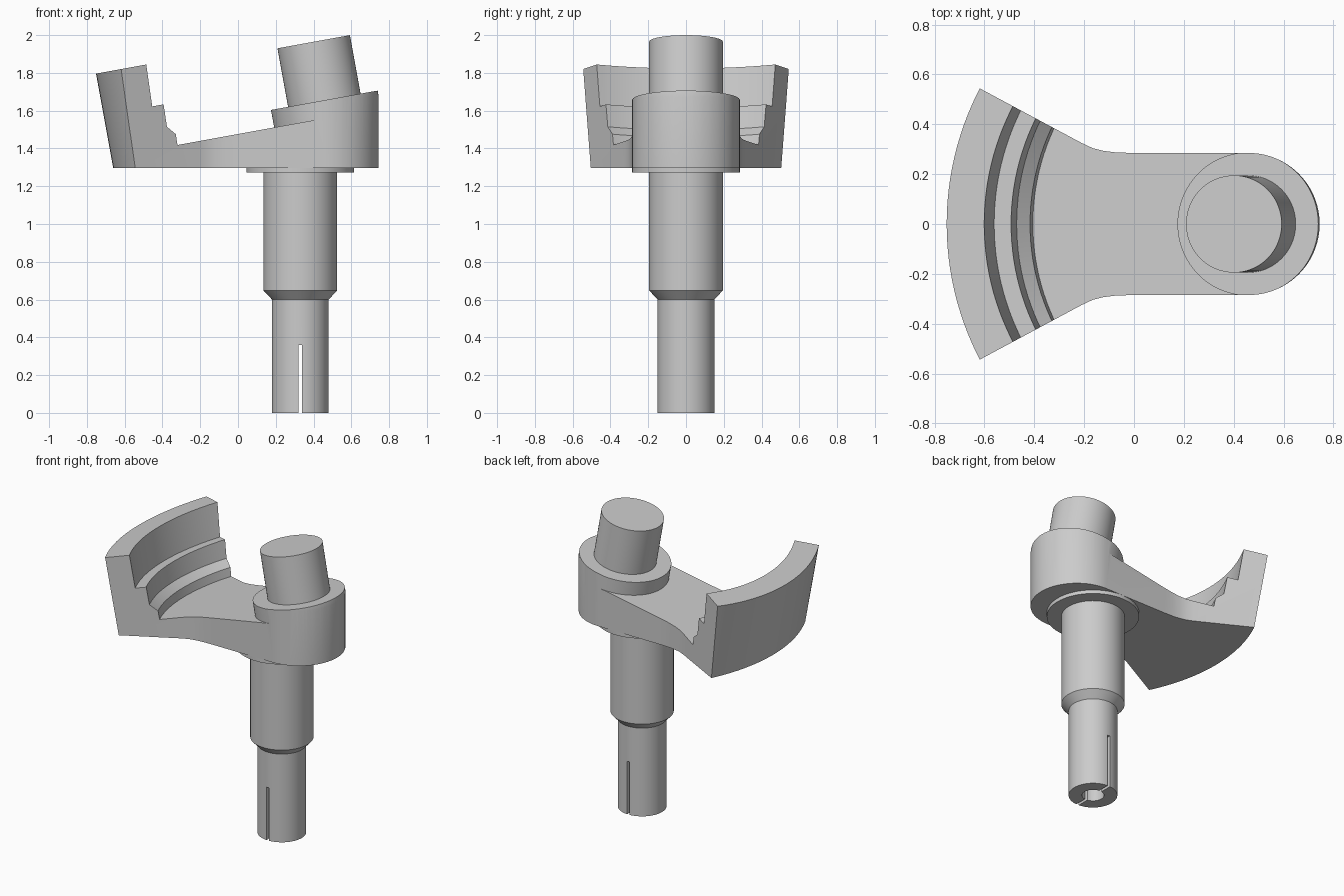
import bpy, bmesh, math
from mathutils import Matrix, Vector

if "Cube" in bpy.data.objects:
    bpy.data.objects.remove(bpy.data.objects["Cube"], do_unlink=True)

metal = bpy.data.materials.new("plain grey metal")
metal.use_nodes = True
GREY = (0.6, 0.6, 0.6, 1)
metal.diffuse_color = GREY
metal.node_tree.nodes["Principled BSDF"].inputs["Base Color"].default_value = GREY


def make_object(name, bm):
    bmesh.ops.recalc_face_normals(bm, faces=bm.faces)
    mesh = bpy.data.meshes.new(name)
    bm.to_mesh(mesh)
    bm.free()
    mesh.materials.append(metal)
    obj = bpy.data.objects.new(name, mesh)
    bpy.context.collection.objects.link(obj)
    return obj


def lathe(name, profile, placement, steps=96):
    """Revolve (radius, height) points around local z, then place the result."""
    bm = bmesh.new()
    verts = [bm.verts.new((r, 0, h)) for r, h in profile]
    edges = [bm.edges.new(pair) for pair in zip(verts, verts[1:])]
    bmesh.ops.spin(bm, geom=verts + edges, cent=(0, 0, 0), axis=(0, 0, 1),
                   angle=math.tau, steps=steps, use_duplicate=False)
    bmesh.ops.remove_doubles(bm, verts=bm.verts, dist=1e-4)
    bm.transform(placement)
    return make_object(name, bm)


def prism(name, outline, bottom, top):
    """Extrude a plan outline straight up."""
    bm = bmesh.new()
    face = bm.faces.new([bm.verts.new((x, y, bottom)) for x, y in outline])
    extruded = bmesh.ops.extrude_face_region(bm, geom=[face])["geom"]
    bmesh.ops.translate(bm, vec=(0, 0, top - bottom),
                        verts=[v for v in extruded if isinstance(v, bmesh.types.BMVert)])
    return make_object(name, bm)


def boolean(obj, tool, operation):
    mod = obj.modifiers.new(operation.lower(), 'BOOLEAN')
    mod.object, mod.operation, mod.solver = tool, operation, 'EXACT'
    bpy.context.view_layer.objects.active = obj
    bpy.ops.object.modifier_apply(modifier=mod.name)
    bpy.data.objects.remove(tool, do_unlink=True)


def smooth(obj):
    bpy.ops.object.select_all(action='DESELECT')
    obj.select_set(True)
    bpy.context.view_layer.objects.active = obj
    bpy.ops.object.shade_smooth_by_angle(angle=math.radians(25))


# Tilted axis shared by the pin, the boss and the stepped counterweight
TILT = math.radians(10.3)
tilted = Matrix.Translation((0.457, 0, 1.655)) @ Matrix.Rotation(-TILT, 4, 'Y')

# Crank arm: stepped bowl around the tilted axis, trimmed to the plan outline
arm = lathe("crank_arm", [
    (0, 0), (0.287, 0), (0.287, -0.094), (0.894, -0.094), (0.895, -0.036),
    (0.941, 0.011), (0.942, 0.131), (1.011, 0.131), (1.011, 0.355),
    (1.164, 0.355), (1.164, -0.9), (0, -0.9)], tilted, 160)

half = [(-0.85, 0.668), (-0.21, 0.325), (-0.165, 0.304), (-0.12, 0.293), (-0.07, 0.287), (0, 0.285)]
nose = [(0.46 + 0.285 * math.sin(t), 0.285 * math.cos(t))
        for t in (math.pi * i / 48 for i in range(49))]
outline = half + nose + [(x, -y) for x, y in reversed(half)]
boolean(arm, prism("plan_trim", outline, 1.297, 2.2), 'INTERSECT')

# Crank pin standing on the boss
pin = lathe("crank_pin", [(0, 0), (0.195, 0), (0.195, 0.315), (0, 0.315)], tilted)

# Stepped shaft with a collar under the arm
upright = Matrix.Translation((0.33, 0, 0))
shaft = lathe("shaft", [
    (0, 0), (0.15, 0), (0.15, 0.6), (0.195, 0.648), (0.195, 1.272),
    (0.285, 1.272), (0.285, 1.297), (0, 1.297)], upright)

# Bore and cross slot in the shaft's lower end
boolean(shaft, lathe("bore_cutter", [(0, -0.1), (0.068, -0.1), (0.068, 0.4), (0, 0.4)],
                     upright, 48), 'DIFFERENCE')
slot = [(0.319, -0.3), (0.338, -0.3), (0.338, 0.3), (0.319, 0.3)]
boolean(shaft, prism("slot_cutter", slot, -0.1, 0.36), 'DIFFERENCE')

for part in (arm, pin, shaft):
    smooth(part)
